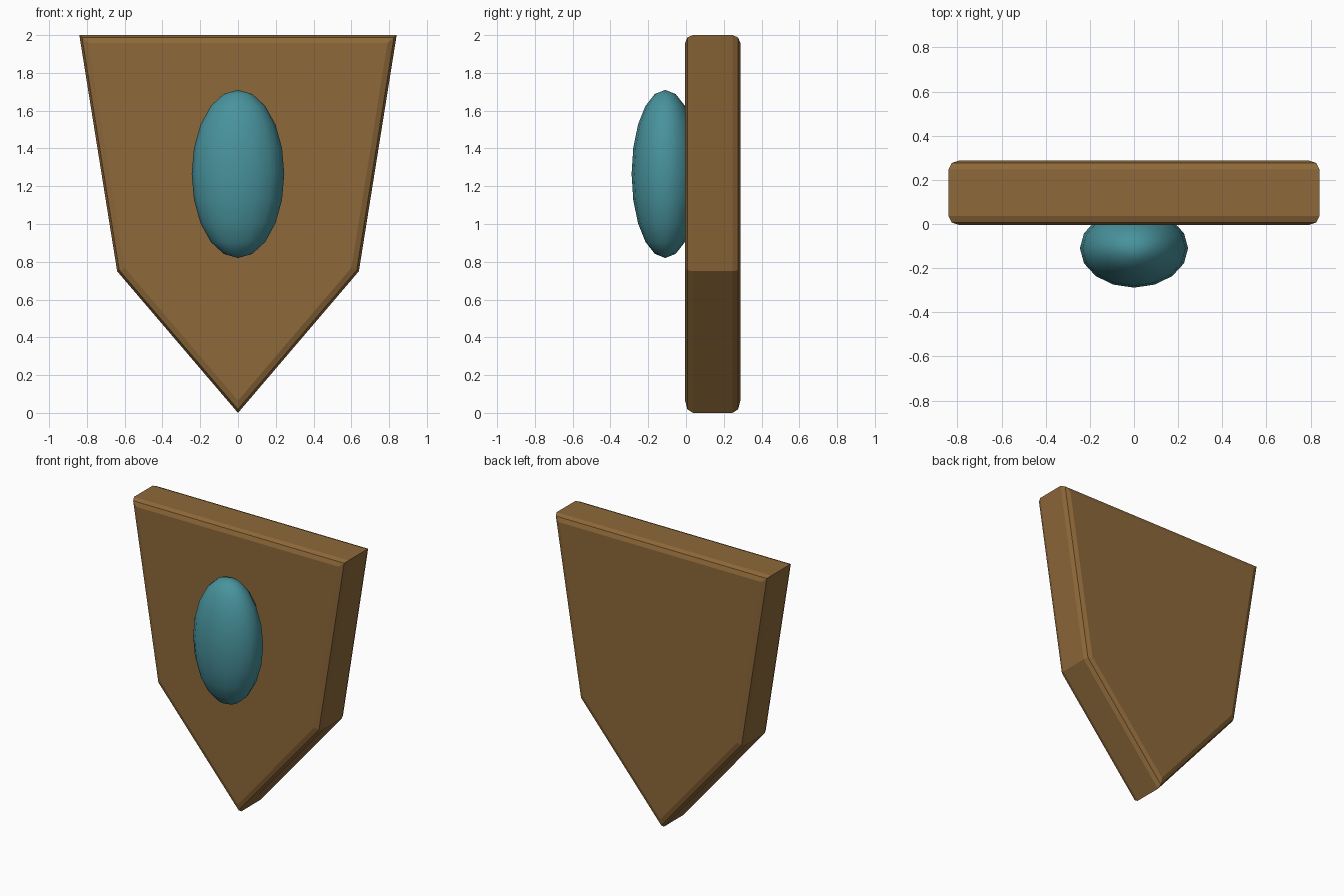
import bpy, bmesh

if "Cube" in bpy.data.objects:
    bpy.data.objects.remove(bpy.data.objects["Cube"])

def material(name, rgb):
    m = bpy.data.materials.new(name)
    m.diffuse_color = (*rgb, 1)
    m.use_nodes = True
    m.node_tree.nodes["Principled BSDF"].inputs["Base Color"].default_value = m.diffuse_color
    return m

wood = material("brown wood", (0.27, 0.14, 0.042))
teal = material("teal", (0.065, 0.29, 0.335))

# Shield board: five-sided outline extruded in depth
FRONT, BACK = -0.005, 0.288
outline = [(-0.84, 2.0), (-0.64, 0.75), (0, 0), (0.64, 0.75), (0.84, 2.0)]
bm = bmesh.new()
face = bm.faces.new([bm.verts.new((x, FRONT, z)) for x, z in outline])
ext = bmesh.ops.extrude_face_region(bm, geom=[face])
for v in ext["geom"]:
    if isinstance(v, bmesh.types.BMVert):
        v.co.y = BACK
bmesh.ops.recalc_face_normals(bm, faces=bm.faces)

# Rounded front and back rims; the side corners stay sharp
rims = [e for e in bm.edges if abs(e.verts[0].co.y - e.verts[1].co.y) < 1e-4]
bmesh.ops.bevel(bm, geom=rims, offset=0.042, segments=2, profile=0.5, affect='EDGES')
mesh = bpy.data.meshes.new("shield_board")
bm.to_mesh(mesh)
bm.free()
mesh.materials.append(wood)
board = bpy.data.objects.new("shield_board", mesh)
bpy.context.collection.objects.link(board)

# Oval boss sunk into the front of the board
bpy.ops.mesh.primitive_uv_sphere_add(segments=16, ring_count=10, radius=1,
                                     location=(0, -0.11, 1.265))
boss = bpy.context.object
boss.name = "oval_boss"
boss.scale = (0.245, 0.178, 0.445)
bpy.ops.object.transform_apply(location=False, rotation=False, scale=True)
bpy.ops.object.shade_smooth()
boss.data.materials.append(teal)
